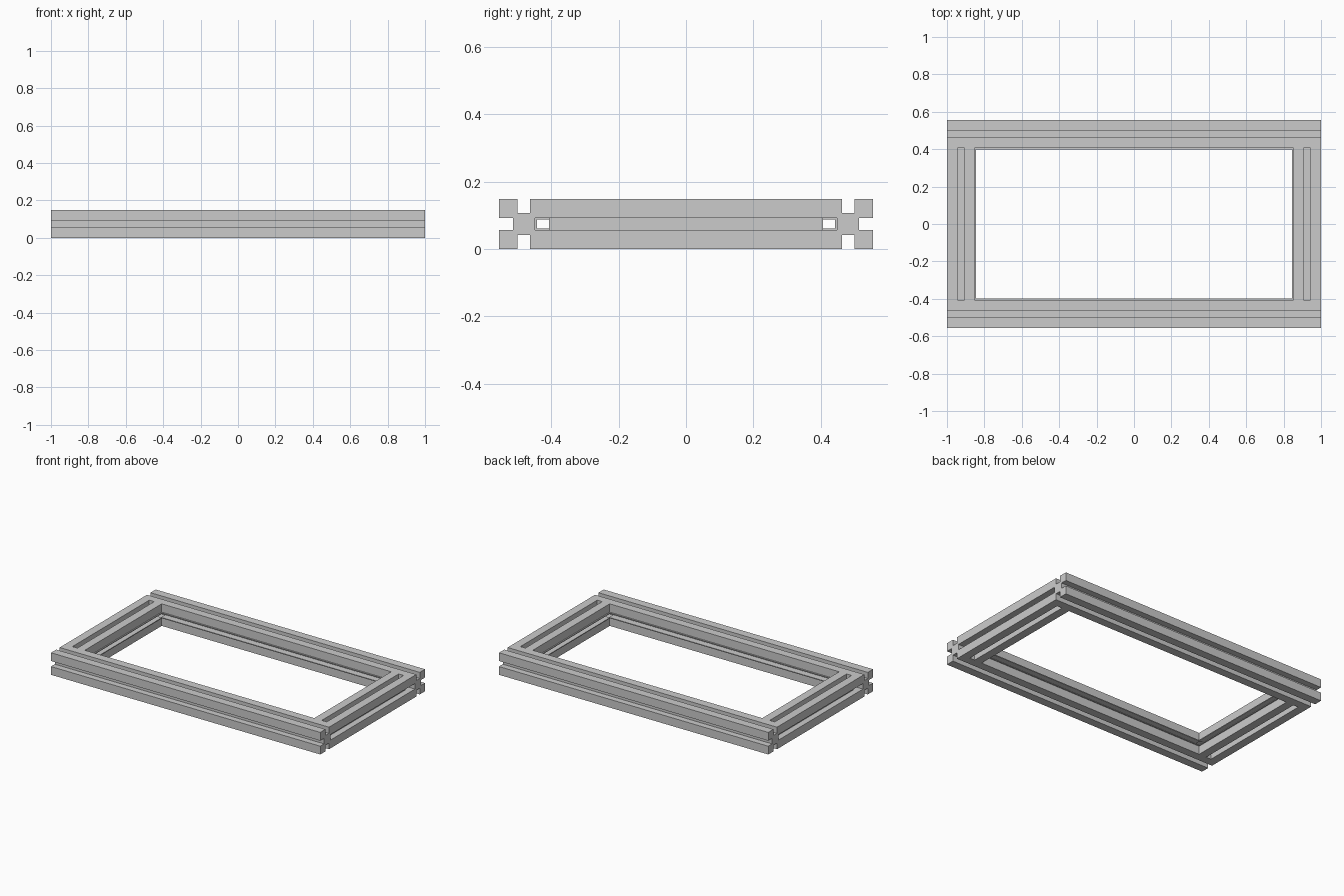
import bpy
import bmesh
from mathutils import Matrix, Vector

cube = bpy.data.objects.get("Cube")
if cube:
    bpy.data.objects.remove(cube, do_unlink=True)

LENGTH, WIDTH = 2.0, 1.111   # overall frame size
SIZE = 0.148                 # rail width and height
SLOT, DEPTH = 0.037, 0.041   # groove opening and depth
WALL, LIP = 0.0055, 0.008    # groove liner wall and overhang

grey = bpy.data.materials.new("aluminium grey")
grey.use_nodes = True
colour = (0.6, 0.6, 0.6, 1)
grey.diffuse_color = colour
grey.node_tree.nodes["Principled BSDF"].inputs["Base Color"].default_value = colour


def extrude_profile(name, points, length, centre, angle):
    """Extrude a (y, z) profile along x, then turn it about z and place it."""
    bm = bmesh.new()
    face = bm.faces.new([bm.verts.new((-length / 2, y, z)) for y, z in points])
    moved = bmesh.ops.extrude_face_region(bm, geom=[face])["geom"]
    bmesh.ops.translate(bm, vec=(length, 0, 0),
                        verts=[v for v in moved if isinstance(v, bmesh.types.BMVert)])
    bmesh.ops.recalc_face_normals(bm, faces=bm.faces)
    bm.transform(Matrix.Translation(Vector(centre)) @ Matrix.Rotation(angle, 4, "Z"))
    mesh = bpy.data.meshes.new(name)
    bm.to_mesh(mesh)
    bm.free()
    mesh.materials.append(grey)
    bpy.context.collection.objects.link(bpy.data.objects.new(name, mesh))


# Square rail section with one groove in each face
h, s, d = SIZE / 2, SLOT / 2, SIZE / 2 - DEPTH
quarter = [(-h, -h), (-s, -h), (-s, -d), (s, -d), (s, -h)]
rail = []
for turn in range(4):
    rail += quarter
    quarter = [(-z, y) for y, z in quarter]

# U-shaped groove liner, opening towards +y
back, front, w = d, h + LIP, s - WALL
liner = [(back, -s), (front, -s), (front, -w), (back + WALL, -w),
         (back + WALL, w), (front, w), (front, s), (back, s)]

# Four rails and the liners in their inner grooves
PI = 3.14159265
rail_y, rail_x = WIDTH / 2 - h, LENGTH / 2 - h
inner_x, inner_y = LENGTH - 2 * SIZE, WIDTH - 2 * SIZE
sides = [
    ("front", (0, -rail_y, h), 0, LENGTH, inner_x),
    ("back", (0, rail_y, h), PI, LENGTH, inner_x),
    ("left", (rail_x, 0, h), PI / 2, inner_y, inner_y - 2 * LIP),
    ("right", (-rail_x, 0, h), -PI / 2, inner_y, inner_y - 2 * LIP),
]
for side, centre, angle, rail_length, liner_length in sides:
    extrude_profile(side + "_rail", rail, rail_length, centre, angle)
    extrude_profile(side + "_groove_liner", liner, liner_length, centre, angle)
